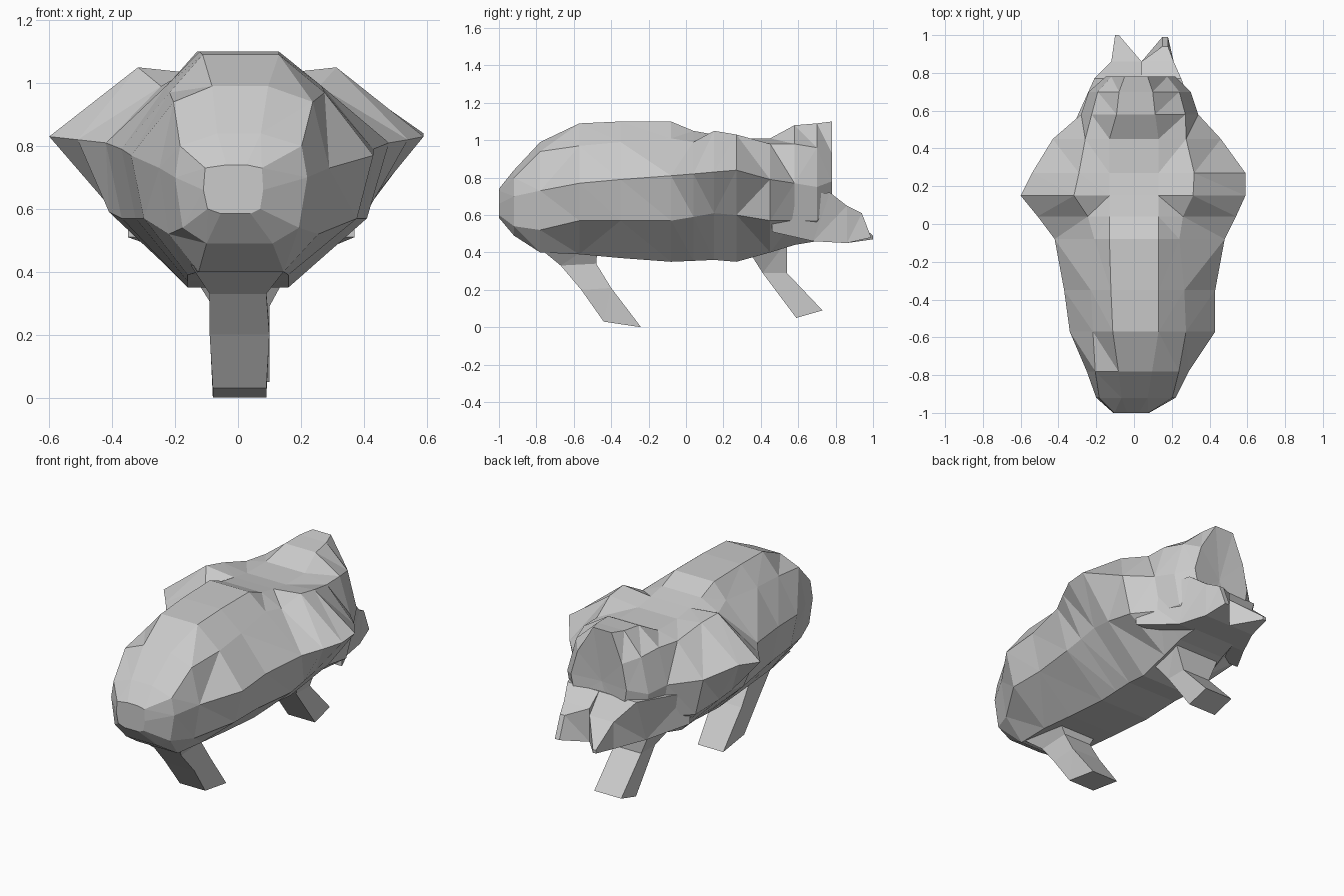
import bpy, bmesh

def loft(name, rings, end_center=None):
    """Skin equal-sized rings of points; optional centre point dents the last cap."""
    bm = bmesh.new()
    loops = [[bm.verts.new(p) for p in ring] for ring in rings]
    n = len(loops[0])
    for a, b in zip(loops, loops[1:]):
        for i in range(n):
            j = (i + 1) % n
            bm.faces.new((a[i], a[j], b[j], b[i]))
    bm.faces.new(loops[0])
    last = loops[-1]
    if end_center:
        c = bm.verts.new(end_center)
        for i in range(n):
            bm.faces.new((last[i], last[(i + 1) % n], c))
    else:
        bm.faces.new(last)
    bmesh.ops.triangulate(bm, faces=bm.faces[:])
    bmesh.ops.recalc_face_normals(bm, faces=bm.faces[:])
    mesh = bpy.data.meshes.new(name)
    bm.to_mesh(mesh)
    bm.free()
    ob = bpy.data.objects.new(name, mesh)
    bpy.context.collection.objects.link(ob)
    return ob

# Body stations: y, left x, right x, shoulder width share,
# then z of top, shoulder, widest, low side, belly
stations = [
    (-1.0, -.11, .08, .95, .74, .73, .66, .60, .585),
    (-.92, -.20, .22, .92, .84, .80, .70, .54, .49),
    (-.78, -.25, .29, .82, .99, .94, .73, .52, .40),
    (-.57, -.34, .43, .64, 1.09, .97, .77, .57, .39),
    (-.35, -.37, .43, .62, 1.10, .99, .79, .57, .37),
    (-.08, -.42, .48, .50, 1.10, 1.01, .81, .57, .35),
    (.04, -.51, .54, .48, 1.05, .99, .82, .59, .355),
    (.15, -.60, .59, .53, 1.03, 1.05, .83, .61, .36),
    (.27, -.54, .59, .54, 1.01, 1.03, .84, .60, .35),
    (.45, -.43, .46, .60, 1.01, .98, .79, .57, .40),
    (.58, -.28, .34, .80, 1.08, .98, .77, .57, .44),
    (.70, -.24, .30, .80, 1.09, .96, .75, .57, .46),
    (.78, -.15, .22, .80, 1.10, .93, .78, .66, .52),
]

def half_ring(y, x, share, *zs):
    side, w = (1 if x > 0 else -1), abs(x)
    widths = (min(w * .33, .13), w * share, w, min(w * .88, .41), min(w * .5, .16))
    return [(side * a, y, z) for a, z in zip(widths, zs)]

loft("body", [half_ring(y, xr, *s) + half_ring(y, xl, *s)[::-1]
              for y, xl, xr, *s in stations], (.03, .76, .78))

# Legs: each row is left x, right x, front (y, z), back (y, z)
def leg(name, rows):
    loft(name, [[(l, *f), (r, *f), (r, *b), (l, *b)] for l, r, f, b in rows])

leg("front_leg", [
    (-.15, .16, (-.78, .42), (-.47, .46)),
    (-.09, .09, (-.67, .33), (-.48, .34)),
    (-.09, .10, (-.56, .20), (-.40, .21)),
    (-.08, .09, (-.44, .03), (-.24, .00)),
])
leg("back_leg", [
    (-.15, .16, (.34, .40), (.54, .46)),
    (-.08, .10, (.41, .29), (.54, .29)),
    (-.08, .10, (.59, .05), (.73, .09)),
])

# Forked tail, flaring into the rump:
# each row is y, inner x, outer x, bottom z, top z, top offset in y
def prong(name, rows):
    loft(name, [[(a, y, lo), (b, y, lo), (b, y + back, hi), (a, y + back, hi)]
                for y, a, b, lo, hi, back in rows])

prong("tail_prong_right", [(.46, .04, .37, .51, .70, .0),
                           (.68, .04, .25, .46, .72, .09),
                           (.86, .04, .21, .45, .65, .0),
                           (.99, .15, .18, .48, .61, -.05)])
prong("tail_prong_left", [(.46, .04, -.35, .51, .70, .0),
                          (.68, .04, -.21, .46, .72, .09),
                          (.86, .04, -.12, .45, .61, .0),
                          (1.0, -.08, -.10, .47, .49, .0)])
